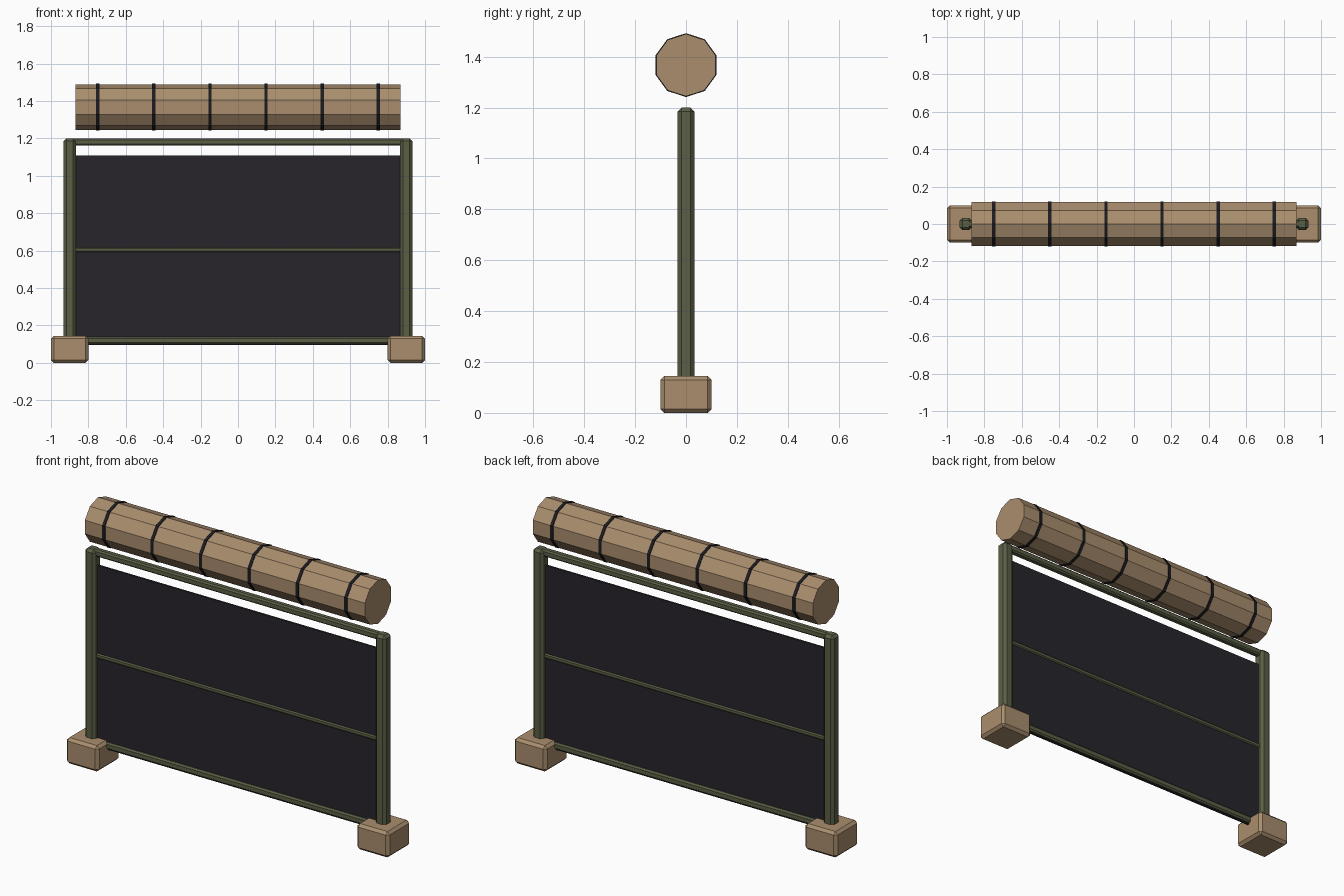
import bpy, bmesh, math
from mathutils import Matrix

if "Cube" in bpy.data.objects:
    bpy.data.objects.remove(bpy.data.objects["Cube"])


def material(name, rgb):
    m = bpy.data.materials.new(name)
    m.diffuse_color = (*rgb, 1)
    m.use_nodes = True
    m.node_tree.nodes["Principled BSDF"].inputs["Base Color"].default_value = m.diffuse_color
    return m


WOOD = material("tan", (0.40, 0.27, 0.155))
GREEN = material("olive", (0.105, 0.115, 0.06))
DARK = material("dark_mesh", (0.02, 0.018, 0.024))
BLACK = material("black_strap", (0.012, 0.012, 0.015))


def finish(bm, name, mat):
    me = bpy.data.meshes.new(name)
    bm.to_mesh(me)
    bm.free()
    me.materials.append(mat)
    ob = bpy.data.objects.new(name, me)
    bpy.context.collection.objects.link(ob)
    return ob


def box(name, center, size, mat, bevel=0):
    bm = bmesh.new()
    bmesh.ops.create_cube(bm, size=1, matrix=Matrix.Translation(center) @ Matrix.Diagonal((*size, 1)))
    if bevel:
        bmesh.ops.bevel(bm, geom=bm.edges[:], offset=bevel, segments=1, affect='EDGES')
    return finish(bm, name, mat)


def decagon(name, x, length, radius, z, mat):
    # ten-sided prism along x, with corners at +-y
    bm = bmesh.new()
    place = Matrix.Translation((x, 0, z)) @ Matrix.Rotation(math.pi / 2, 4, 'Y')
    bmesh.ops.create_cone(bm, cap_ends=True, segments=10, radius1=radius, radius2=radius,
                          depth=length, matrix=place @ Matrix.Rotation(math.pi / 2, 4, 'Z'))
    return finish(bm, name, mat)


# feet and posts on both sides
for side, s in (("left", -1), ("right", 1)):
    box(f"{side}_foot", (s * 0.9, 0, 0.0725), (0.2, 0.2, 0.145), WOOD, 0.015)
    box(f"{side}_post", (s * 0.9, 0, 0.60), (0.066, 0.066, 1.2), GREEN, 0.015)

# horizontal rails
box("top_rail", (0, 0, 1.181), (1.8, 0.038, 0.038), GREEN, 0.008)
box("middle_rail", (0, 0, 0.605), (1.8, 0.026, 0.026), GREEN, 0.006)
box("bottom_rail", (0, 0, 0.12), (1.8, 0.038, 0.038), GREEN, 0.008)

# hanging panel
box("panel", (0, 0, 0.6025), (1.735, 0.012, 1.015), DARK)

# rolled cover with straps
decagon("roll", 0, 1.735, 0.1225, 1.367, WOOD)
for i in range(6):
    decagon(f"strap_{i + 1}", -0.75 + 0.3 * i, 0.018, 0.1255, 1.367, BLACK)
